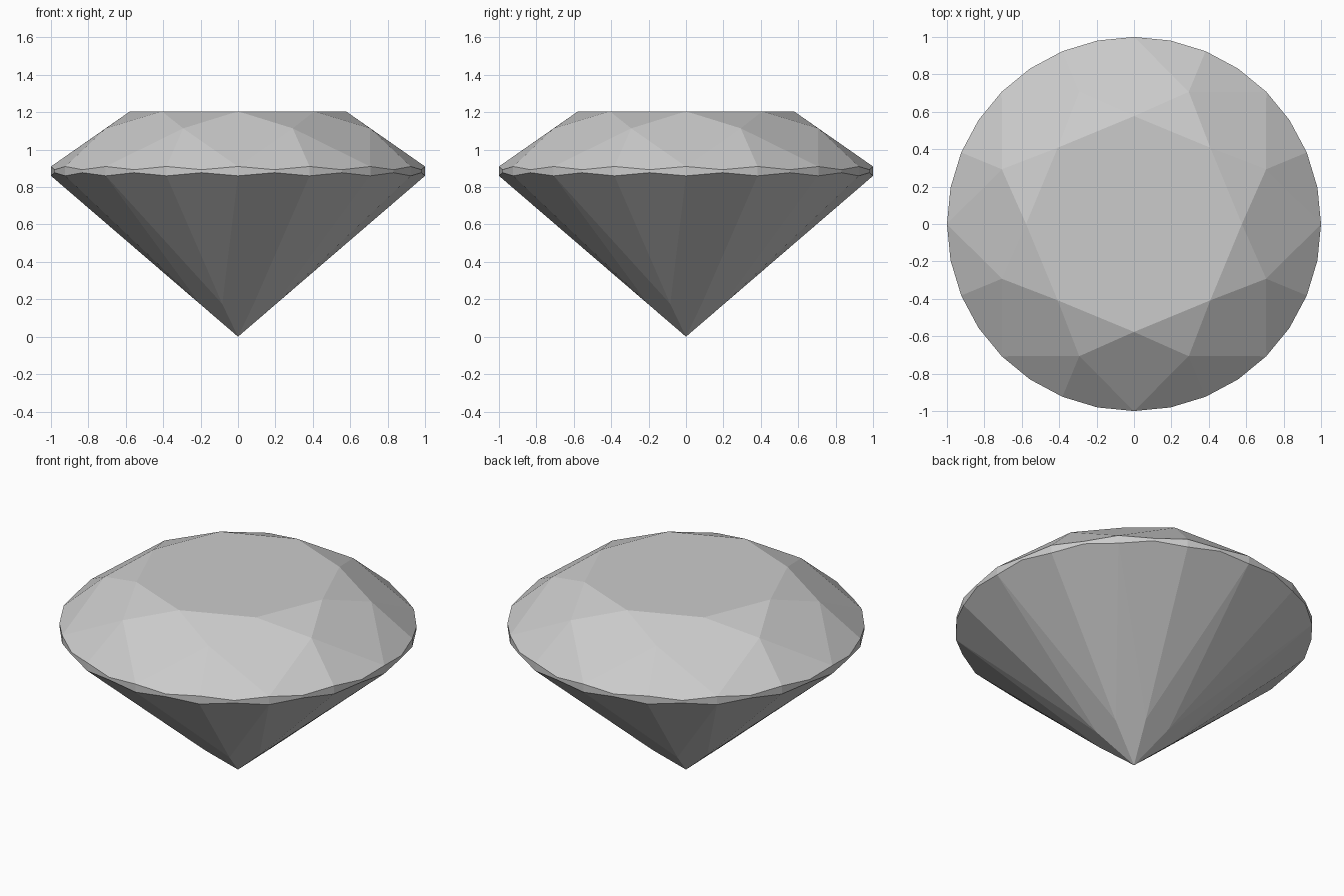
import bpy, bmesh
from math import cos, sin, pi

if "Cube" in bpy.data.objects:
    bpy.data.objects.remove(bpy.data.objects["Cube"])

bm = bmesh.new()
STEP = pi / 16  # 32 girdle divisions


def ring(count, radius, heights, offset=0.0):
    """Ring of vertices whose heights cycle through the given list."""
    every = 32 // count
    return [bm.verts.new((radius * cos((i * every + offset) * STEP),
                          radius * sin((i * every + offset) * STEP),
                          heights[i % len(heights)])) for i in range(count)]


# Crown, scalloped girdle and pavilion levels
table = ring(8, 0.577, [1.205])
star = ring(8, 0.765, [1.114], 2)
upper = ring(32, 1.0, [0.91, 0.893])
lower = ring(32, 1.0, [0.86, 0.877])
pavilion = ring(8, 0.22, [0.175], 2)
culet = bm.verts.new((0, 0, 0))

bm.faces.new(table)
for i in range(8):
    n, g = (i + 1) % 8, 4 * i
    # Star and kite facets of the crown
    bm.faces.new((table[i], star[i], table[n]))
    bm.faces.new((table[i], star[i - 1], upper[g], star[i]))
    # Main kite facets of the pavilion
    bm.faces.new((culet, pavilion[i], lower[g], pavilion[i - 1]))
    # Paired girdle facets above and below
    for a in (g, g + 2):
        b, c = a + 1, (a + 2) % 32
        bm.faces.new((star[i], upper[a], upper[b], upper[c]))
        bm.faces.new((pavilion[i], lower[c], lower[b], lower[a]))

# Thin girdle band
for i in range(32):
    n = (i + 1) % 32
    bm.faces.new((upper[i], lower[i], lower[n], upper[n]))

bmesh.ops.recalc_face_normals(bm, faces=bm.faces[:])
mesh = bpy.data.meshes.new("cut_gemstone")
bm.to_mesh(mesh)
bm.free()
bpy.context.collection.objects.link(bpy.data.objects.new("cut_gemstone", mesh))
